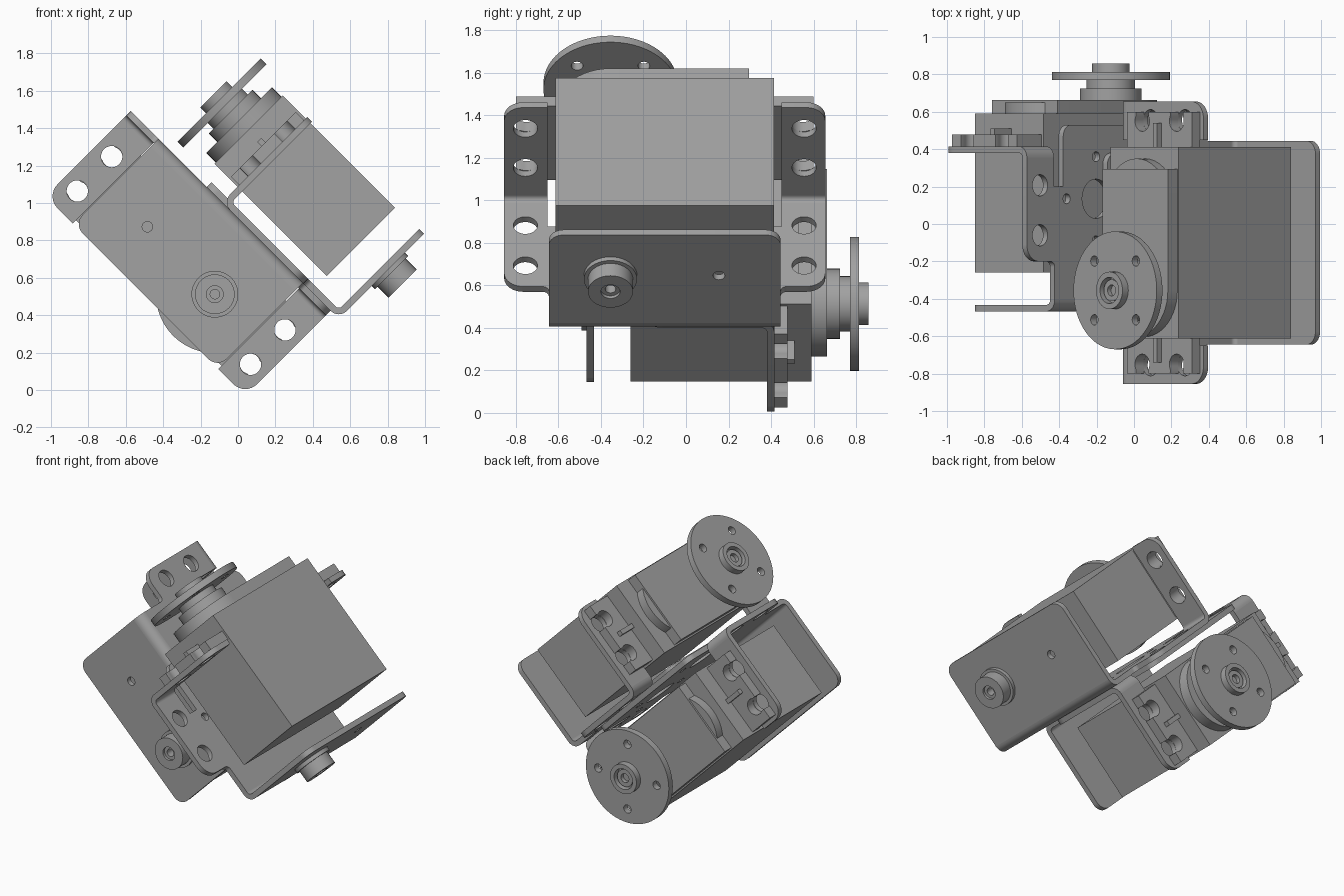
import bpy
from math import sin, cos, pi, radians
from mathutils import Matrix, Vector

cube = bpy.data.objects.get("Cube")
if cube:
    bpy.data.objects.remove(cube, do_unlink=True)

grey = bpy.data.materials.new("plain_grey")
grey.use_nodes = True
grey.diffuse_color = (0.36, 0.36, 0.36, 1)
grey.node_tree.nodes["Principled BSDF"].inputs["Base Color"].default_value = (0.36, 0.36, 0.36, 1)


# Outline helpers
def circle(x, y, r, n=40):
    return [(x + r * cos(2 * pi * i / n), y + r * sin(2 * pi * i / n)) for i in range(n)]


def rounded(points, n=8):
    """Outline with right-angled corners, each given as (x, y, radius)."""
    out = []
    for i, (x, y, r) in enumerate(points):
        p = Vector((x, y))
        if r == 0:
            out.append((x, y))
            continue
        u = (Vector(points[i - 1][:2]) - p).normalized()
        v = (Vector(points[(i + 1) % len(points)][:2]) - p).normalized()
        for k in range(n + 1):
            t = pi / 2 * k / n
            out.append(tuple(p + r * (u + v) - r * (v * cos(t) + u * sin(t))))
    return out


def box(x0, x1, y0, y1):
    return [(x0, y0), (x1, y0), (x1, y1), (x0, y1)]


def mirror(loop):
    return [(-x, y) for x, y in reversed(loop)]


def quarter_ring(cx, cy, r_out, r_in, start, n=8):
    arc = [radians(start) + pi / 2 * k / n for k in range(n + 1)]
    return ([(cx + r_out * cos(t), cy + r_out * sin(t)) for t in arc]
            + [(cx + r_in * cos(t), cy + r_in * sin(t)) for t in reversed(arc)])


# Local axes: x = length, y = width from the mounting wall, z = shaft direction
FLAT = Matrix.Identity(4)
WALL = Matrix(((1, 0, 0, 0), (0, 0, -1, 0), (0, 1, 0, 0), (0, 0, 0, 1)))
BEND = Matrix(((0, 0, 1, 0), (1, 0, 0, 0), (0, 1, 0, 0), (0, 0, 0, 1)))


def extrude(name, frame, loops, z0, z1, plane=FLAT):
    """Extrude an outline (first loop) with holes (other loops)."""
    curve = bpy.data.curves.new(name, "CURVE")
    curve.dimensions = "2D"
    curve.fill_mode = "BOTH"
    curve.extrude = abs(z1 - z0) / 2
    for loop in loops:
        spline = curve.splines.new("POLY")
        spline.points.add(len(loop) - 1)
        for point, (x, y) in zip(spline.points, loop):
            point.co = (x, y, 0, 1)
        spline.use_cyclic_u = True
    temp = bpy.data.objects.new(name + "_curve", curve)
    mesh = bpy.data.meshes.new_from_object(temp)
    bpy.data.objects.remove(temp)
    mesh.transform(frame @ plane @ Matrix.Translation((0, 0, (z0 + z1) / 2)))
    mesh.materials.clear()
    mesh.materials.append(grey)
    obj = bpy.data.objects.new(name, mesh)
    bpy.context.collection.objects.link(obj)
    bpy.ops.object.select_all(action="DESELECT")
    obj.select_set(True)
    bpy.context.view_layer.objects.active = obj
    bpy.ops.object.shade_smooth_by_angle(angle=radians(30))
    return obj


MID = 0.375      # centre of the motor across its width
SHAFT = 0.255    # shaft position along its length


def ear_outline():
    """Mounting ear with two open screw notches."""
    pts = [(0.5, MID - 0.245), (0.7, MID - 0.245)]
    for side in (-1, 1):
        c = MID + side * 0.13
        pts.append((0.7, c - 0.048))
        for k in range(13):
            t = radians(-60 - 20 * k)
            pts.append((0.65 + 0.055 * cos(t), c + 0.055 * sin(t)))
        pts.append((0.7, c + 0.048))
    return pts + [(0.7, MID + 0.245), (0.5, MID + 0.245)]


def motor(tag, f):
    # Case, gear cover and output stack
    extrude(tag + "motor_case", f, [box(-0.513, 0.513, MID - 0.258, MID + 0.258)], 0, 0.85)
    nose = [(SHAFT + 0.248 * cos(t), MID + 0.248 * sin(t))
            for t in [radians(-90 + 7.5 * k) for k in range(25)]]
    extrude(tag + "gear_cover", f, [[(-0.395, MID - 0.248)] + nose + [(-0.395, MID + 0.248)]], 0.845, 0.922)
    extrude(tag + "gear_bump", f, [circle(-0.21, MID, 0.24)], 0.845, 0.91)
    extrude(tag + "collar", f, [circle(SHAFT, MID, 0.165)], 0.92, 0.985)
    extrude(tag + "hub", f, [circle(SHAFT, MID, 0.13)], 0.98, 1.035)
    # Output disc with its screw holes and centre boss
    holes = [circle(SHAFT + 0.157 * i, MID + 0.157 * j, 0.028, 20) for i in (-1, 1) for j in (-1, 1)]
    extrude(tag + "output_disc", f, [circle(SHAFT, MID, 0.315, 72)] + holes, 1.03, 1.073)
    extrude(tag + "disc_boss", f, [circle(SHAFT, MID, 0.1), circle(SHAFT, MID, 0.07)], 1.07, 1.117)
    extrude(tag + "shaft_screw", f, [circle(SHAFT, MID, 0.058), circle(SHAFT, MID, 0.03)], 1.07, 1.1)
    # Mounting ears and stiffening ribs
    ear, rib = ear_outline(), box(0.5, 0.64, MID - 0.015, MID + 0.015)
    for side, flip in (("right_", lambda p: p), ("left_", mirror)):
        extrude(tag + side + "ear", f, [flip(ear)], 0.675, 0.738)
        extrude(tag + side + "rib", f, [flip(rib)], 0.735, 0.77)


def bracket(tag, f):
    t, r, low, high = 0.035, 0.06, -0.207, 0.675
    # Mounting wall with side lugs, centre tab and hole pattern
    half = [(0.545, low + r, 0), (0.545, 0.06, 0.03), (0.755, 0.06, 0.09), (0.755, high - r, 0),
            (0.55, high - r, 0), (0.55, 0.46, 0), (0.48, 0.46, 0), (0.48, 0.79, 0.06)]
    outline = rounded(half + [(-x, y, q) for x, y, q in reversed(half)])
    holes = []
    for s in (-1, 1):
        holes += [circle(s * 0.655, h, 0.057) for h in (0.2, 0.467)]
        holes.append(circle(s * 0.232, 0.395, 0.105))
        holes += [circle(s * 0.232 + dx, 0.395 + dz, 0.027, 20)
                  for dx, dz in ((0, 0.225), (0, -0.225), (s * 0.222, 0))]
    extrude(tag + "wall", f, [outline] + holes, 0, -t, WALL)
    # Bottom plate and its bend
    plate = rounded([(-0.545, r, 0), (0.545, r, 0), (0.545, 0.645, 0.07), (-0.545, 0.645, 0.07)])
    extrude(tag + "plate", f, [plate, circle(SHAFT, MID, 0.04), circle(-SHAFT, MID, 0.028, 20)], low, low + t)
    extrude(tag + "plate_bend", f, [quarter_ring(r, low + r, r, r - t, 180)], -0.545, 0.545, BEND)
    # Two ear flanges and their bends
    flange = rounded([(0.55, r, 0), (0.755, r, 0), (0.755, 0.645, 0.09), (0.55, 0.645, 0)])
    screws = [circle(0.655, MID + d, 0.057) for d in (-0.13, 0.13)]
    for side, flip, s in (("right_", lambda p: p, 1), ("left_", mirror, -1)):
        extrude(tag + side + "flange", f, [flip(p) for p in [flange] + screws], high - t, high)
        extrude(tag + side + "flange_bend", f, [quarter_ring(r, high - r, r, r - t, 90)],
                *sorted((s * 0.55, s * 0.755)), BEND)
    # Pivot bearing opposite the shaft
    extrude(tag + "bearing_base", f, [circle(SHAFT, MID, 0.125), circle(SHAFT, MID, 0.04)], low - 0.025, low)
    extrude(tag + "bearing", f, [circle(SHAFT, MID, 0.106), circle(SHAFT, MID, 0.045)], low - 0.107, low - 0.02)
    extrude(tag + "bearing_pin", f, [circle(SHAFT, MID, 0.05), circle(SHAFT, MID, 0.025)], low - 0.09, low)


def frame(length, width, shaft, origin):
    m = Matrix((length, width, shaft)).transposed().to_4x4()
    m.translation = origin
    return m


# Two identical units bolted back to back on a 45 degree slope
down = Vector((1, 0, -1)).normalized()
out = Vector((1, 0, 1)).normalized()
back = Vector((0, 1, 0))
upper = frame(-back, out, -down, down * -0.095 + out * 0.65 - back * 0.1)
lower = frame(down, -out, back, down * -0.705 + out * 0.65 - back * 0.26)
for tag, f in (("upper_", upper), ("lower_", lower)):
    motor(tag, f)
    bracket(tag, f)
